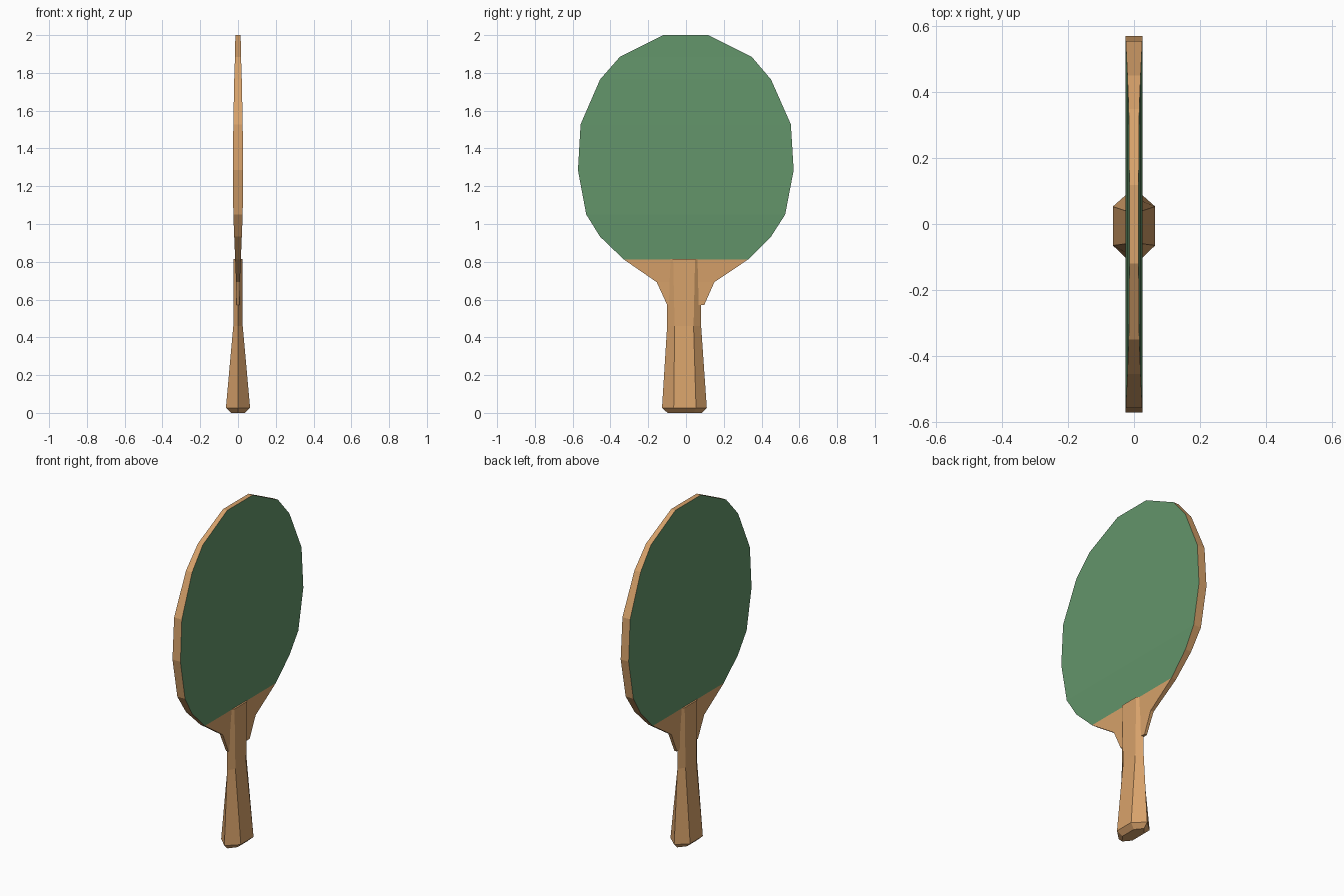
import bpy, bmesh

if "Cube" in bpy.data.objects:
    bpy.data.objects.remove(bpy.data.objects["Cube"])


def material(name, rgb):
    m = bpy.data.materials.new(name)
    m.diffuse_color = (*rgb, 1)
    m.use_nodes = True
    m.node_tree.nodes["Principled BSDF"].inputs["Base Color"].default_value = m.diffuse_color
    return m


wood = material("light wood", (0.68, 0.36, 0.145))
rubber = material("green rubber", (0.125, 0.30, 0.145))


def loft(name, rings, mats):
    """Join equal-sized closed rings into a capped, flat-shaded solid."""
    bm = bmesh.new()
    rows = [[bm.verts.new(p) for p in ring] for ring in rings]
    n = len(rows[0])
    for a, b in zip(rows, rows[1:]):
        for i in range(n):
            j = (i + 1) % n
            bm.faces.new((a[i], a[j], b[j], b[i]))
    bm.faces.new(rows[0][::-1])
    bm.faces.new(rows[-1])
    bmesh.ops.recalc_face_normals(bm, faces=bm.faces)
    # Rubber covers the two broad sides above the straight lower line
    if len(mats) > 1:
        for f in bm.faces:
            f.normal_update()
            if abs(f.normal.x) > 0.8 and f.calc_center_median().z > 0.815:
                f.material_index = 1
    me = bpy.data.meshes.new(name)
    bm.to_mesh(me)
    bm.free()
    for m in mats:
        me.materials.append(m)
    ob = bpy.data.objects.new(name, me)
    bpy.context.collection.objects.link(ob)
    return ob


# Blade: height, left edge, right edge, half thickness
blade_rows = [
    (0.572, -0.10, 0.097, 0.008), (0.692, -0.155, 0.15, 0.010),
    (0.813, -0.33, 0.33, 0.015), (0.933, -0.455, 0.45, 0.020),
    (1.05, -0.528, 0.525, 0.025), (1.285, -0.572, 0.57, 0.026),
    (1.528, -0.558, 0.555, 0.025), (1.765, -0.455, 0.45, 0.020),
    (1.885, -0.35, 0.348, 0.016), (2.0, -0.12, 0.118, 0.014),
]
loft("blade", [[(-t, l, z), (t, l, z), (t, r, z), (-t, r, z)]
               for z, l, r, t in blade_rows], [wood, rubber])

# Handle: six-sided, flared; height, half depth, outer edges, flat edges
handle_rows = [
    (0.0, 0.035, -0.098, 0.083, -0.055, 0.04),
    (0.027, 0.064, -0.127, 0.11, -0.065, 0.053),
    (0.46, 0.025, -0.10, 0.08, -0.06, 0.04),
    (0.815, 0.025, -0.10, 0.08, -0.068, 0.048),
]
loft("handle", [[(0, l, z), (d, fl, z), (d, fr, z), (0, r, z), (-d, fr, z), (-d, fl, z)]
                for z, d, l, r, fl, fr in handle_rows], [wood])
